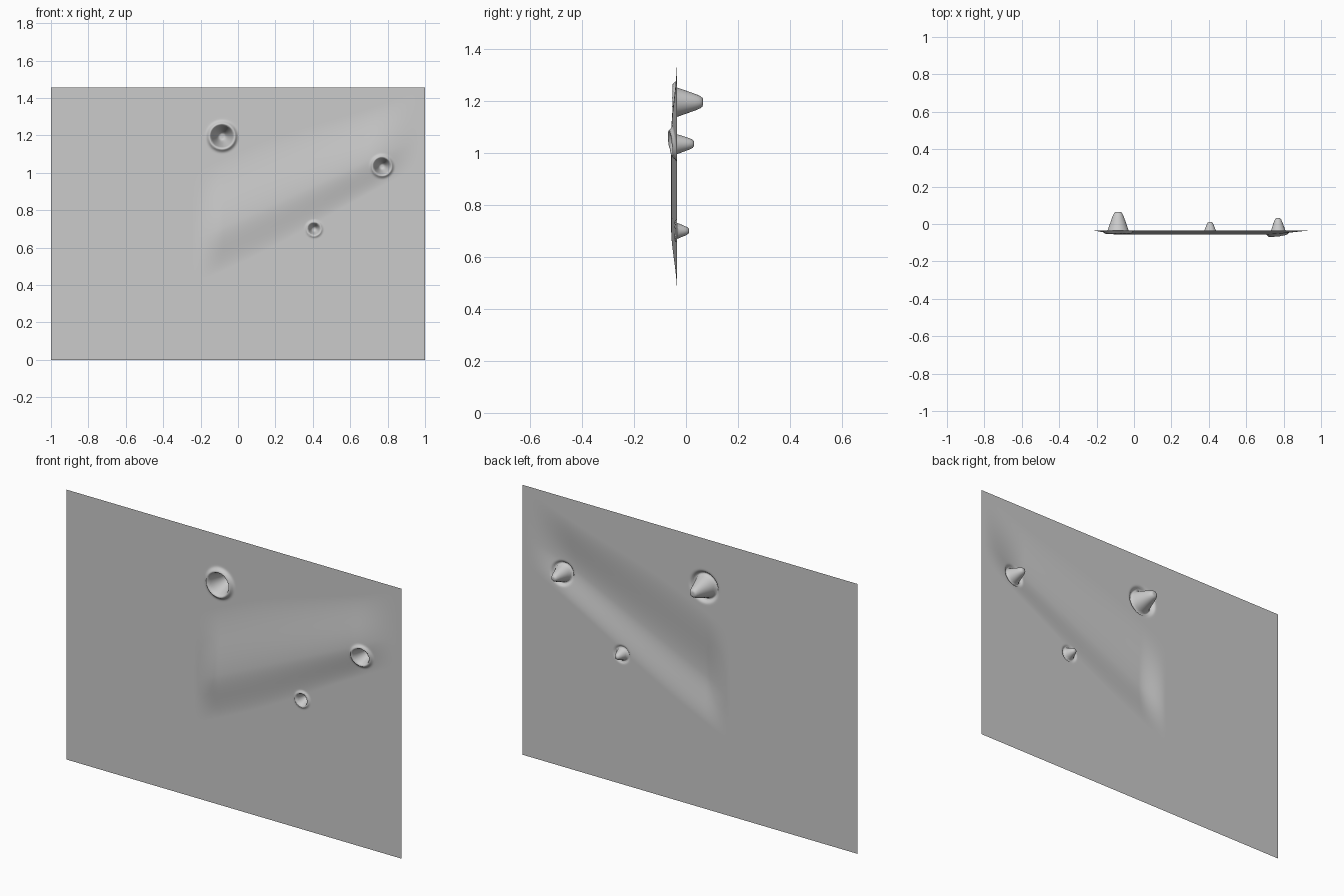
import bpy, bmesh, math

if "Cube" in bpy.data.objects:
    bpy.data.objects.remove(bpy.data.objects["Cube"])

HEIGHT = 1.456
BASE_Y = -0.034
# Craters: centre x, centre z, hole radius, floor y, rim height
CRATERS = [(-0.085, 1.195, 0.060, 0.065, 0.019),
           (0.770, 1.035, 0.045, 0.031, 0.014),
           (0.407, 0.700, 0.033, 0.012, 0.010)]


def smooth(a, b, t):
    t = max(0.0, min(1.0, (t - a) / (b - a)))
    return t * t * (3 - 2 * t)


def ridge(x, z):
    """Low diagonal swell, steeper below its crest than above."""
    crest = 0.745 + 0.46 * x
    taper = 1.0 - 0.3 * smooth(0.0, 0.95, x)
    d = z - crest
    width = (0.36 if d > 0 else 0.235) * taper
    across = 1 - smooth(0.0, 1.0, abs(d) / width)
    ends = smooth(-0.24, -0.08, x) * (1 - smooth(0.70, 0.98, x))
    return 0.023 * across * ends


def surface_y(x, z):
    y = BASE_Y - ridge(x, z)
    for cx, cz, rad, floor, rim in CRATERS:
        r = math.hypot(x - cx, z - cz) / rad
        if r < 2.2:
            y -= rim * math.exp(-((r - 1.12) / 0.19) ** 2)
            hole = 1 - smooth(0.22, 1.08, r)
            y += (floor - y) * hole
    return y


# Terrain panel: a fine upright grid displaced by the ridge and craters
bm = bmesh.new()
bmesh.ops.create_grid(bm, x_segments=300, y_segments=220, size=1.0)
for v in bm.verts:
    x, z = v.co.x, (v.co.y + 1) * HEIGHT / 2
    v.co = (x, surface_y(x, z), z)
bm.normal_update()
mesh = bpy.data.meshes.new("cratered_panel")
bm.to_mesh(mesh)
bm.free()
panel = bpy.data.objects.new("cratered_panel", mesh)
bpy.context.collection.objects.link(panel)
for p in mesh.polygons:
    p.use_smooth = True
